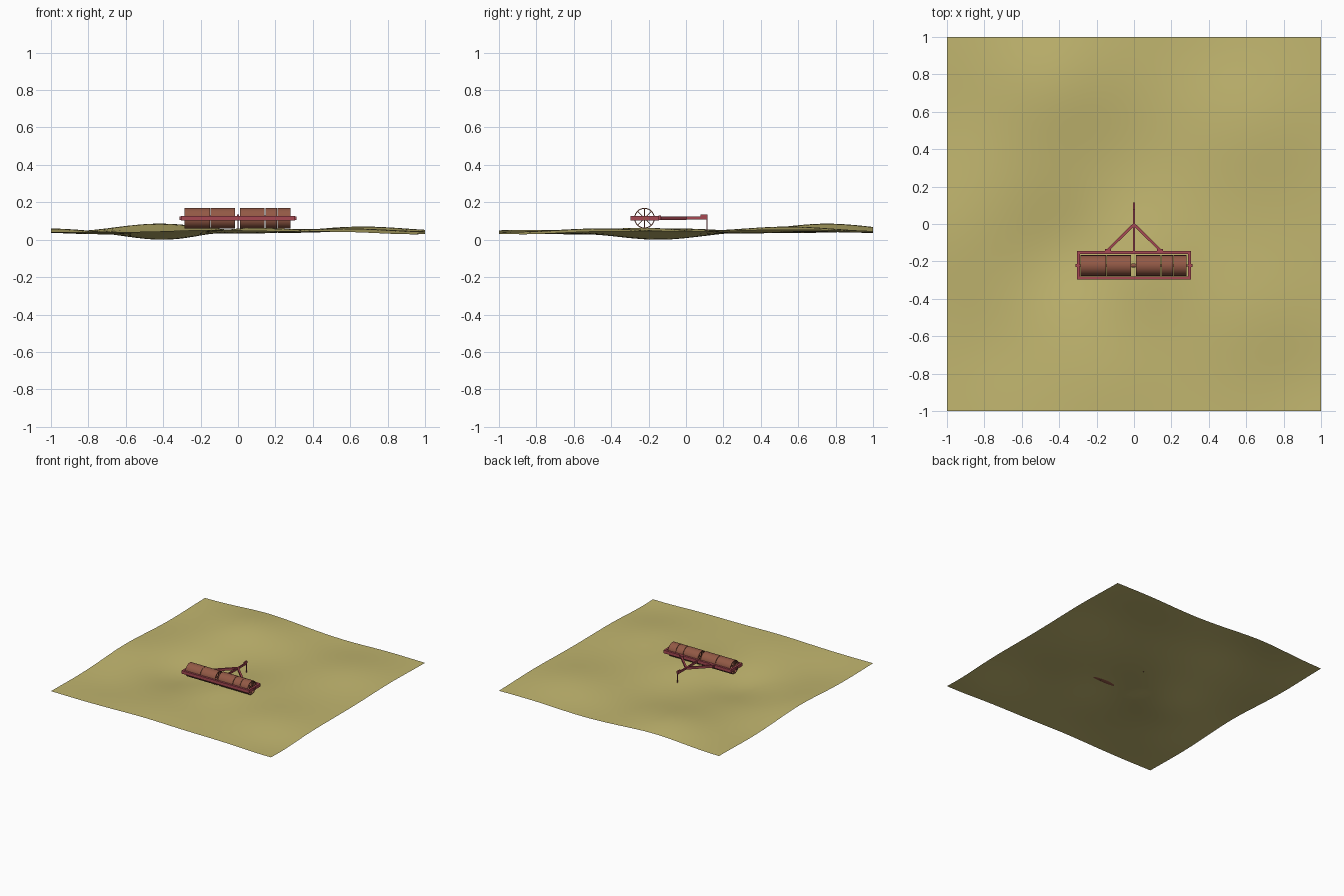
import bpy, bmesh, math
from mathutils import Vector, Matrix

if "Cube" in bpy.data.objects:
    bpy.data.objects.remove(bpy.data.objects["Cube"])


def material(name, rgb):
    m = bpy.data.materials.new(name)
    m.diffuse_color = (*rgb, 1)
    m.use_nodes = True
    m.node_tree.nodes["Principled BSDF"].inputs["Base Color"].default_value = m.diffuse_color
    return m


GRASS = material("dry grass", (0.54, 0.47, 0.16))
RUST = material("rust brown", (0.29, 0.10, 0.06))
RED = material("faded red", (0.38, 0.065, 0.085))


def finish(bm, name, mat, smooth=False):
    me = bpy.data.meshes.new(name)
    bm.to_mesh(me)
    bm.free()
    me.materials.append(mat)
    ob = bpy.data.objects.new(name, me)
    bpy.context.collection.objects.link(ob)
    if smooth:
        bpy.ops.object.select_all(action='DESELECT')
        ob.select_set(True)
        bpy.context.view_layer.objects.active = ob
        bpy.ops.object.shade_smooth_by_angle(angle=math.radians(35))
    return ob


def bar(bm, a, b, w, h):
    """Box beam from a to b, w across and h along the second side axis."""
    a, b = Vector(a), Vector(b)
    d = b - a
    up = Vector((0, 0, 1)) if abs(d.normalized().z) < 0.9 else Vector((0, 1, 0))
    s = d.cross(up).normalized()
    t = s.cross(d).normalized()
    rot = Matrix((s, d.normalized(), t)).transposed().to_4x4()
    mat = Matrix.Translation((a + b) / 2) @ rot @ Matrix.Diagonal((w, d.length, h, 1))
    bmesh.ops.create_cube(bm, size=1, matrix=mat)


def rod(bm, x0, x1, y, z, r, n=16):
    mat = Matrix.Translation(((x0 + x1) / 2, y, z)) @ Matrix.Rotation(math.pi / 2, 4, 'Y')
    bmesh.ops.create_cone(bm, cap_ends=True, segments=n, radius1=r, radius2=r,
                          depth=x1 - x0, matrix=mat)


# rolling field: a sheet shaped by soft hills and hollows (x, y, height, spread)
HILLS = [(-0.42, 0.75, 0.044, 0.24), (-0.38, -0.15, -0.046, 0.22), (0.02, -0.21, 0.027, 0.20),
         (0.66, 0.55, 0.028, 0.24), (0.60, -0.48, 0.018, 0.22), (0.92, -0.85, -0.015, 0.20),
         (0.05, 0.35, -0.012, 0.22), (-1.0, -0.05, 0.018, 0.22), (-0.15, -0.85, 0.010, 0.2),
         (-0.75, -0.65, -0.013, 0.2), (-0.9, 0.6, -0.010, 0.2), (0.3, 0.95, -0.008, 0.2)]


def ground(x, y):
    return 0.047 + sum(h * math.exp(-((x - a) ** 2 + (y - b) ** 2) / (2 * s * s))
                       for a, b, h, s in HILLS)


bm = bmesh.new()
bmesh.ops.create_grid(bm, x_segments=44, y_segments=44, size=1)
for v in bm.verts:
    v.co.z = ground(v.co.x, v.co.y)
low = min(v.co.z for v in bm.verts)
for v in bm.verts:
    v.co.z -= low
finish(bm, "field", GRASS, True)

CY, CZ, R = -0.222, 0.115, 0.055     # roller axis and radius

# hollow drum sections with spoked ends
sections = [(-0.285, -0.151), (-0.148, -0.015), (0.010, 0.143), (0.146, 0.209), (0.212, 0.281)]
for i, (x0, x1) in enumerate(sections):
    bm = bmesh.new()
    n = 40
    rings = []
    for x, r in ((x0, R), (x1, R), (x1, R - 0.005), (x0, R - 0.005)):
        rings.append([bm.verts.new((x, CY + r * math.cos(2 * math.pi * k / n),
                                    CZ + r * math.sin(2 * math.pi * k / n))) for k in range(n)])
    for j in range(4):
        p, q = rings[j], rings[(j + 1) % 4]
        for k in range(n):
            bm.faces.new((p[k], p[(k + 1) % n], q[(k + 1) % n], q[k]))
    bmesh.ops.recalc_face_normals(bm, faces=bm.faces)
    finish(bm, f"drum_{i + 1}", RUST, True)
    bm = bmesh.new()
    for x in (x0 + 0.005, x1 - 0.005):
        for k in range(8):
            a = math.pi / 4 * k
            bar(bm, (x, CY, CZ), (x, CY + (R - 0.003) * math.cos(a), CZ + (R - 0.003) * math.sin(a)),
                0.005, 0.005)
        rod(bm, x - 0.005, x + 0.005, CY, CZ, 0.012)
    finish(bm, f"drum_spokes_{i + 1}", RUST)

# axle
bm = bmesh.new()
rod(bm, -0.314, 0.314, CY, CZ, 0.006)
rod(bm, -0.013, 0.008, CY, CZ, 0.010)
finish(bm, "axle", RUST, True)

# rectangular frame
bm = bmesh.new()
for y in (-0.288, -0.152):
    bar(bm, (-0.306, y, CZ), (0.306, y, CZ), 0.016, 0.025)
for x in (-0.298, 0.298):
    bar(bm, (x, -0.28, CZ), (x, -0.16, CZ), 0.016, 0.025)
finish(bm, "frame", RED)

# axle bearings
for side, s in (("left", -1), ("right", 1)):
    bm = bmesh.new()
    bar(bm, (s * 0.308, CY - 0.009, CZ), (s * 0.308, CY + 0.009, CZ), 0.008, 0.020)
    finish(bm, f"bearing_{side}", RED)

# slanted hitch arms with foot plates
for side, s in (("left", -1), ("right", 1)):
    bm = bmesh.new()
    bar(bm, (s * 0.142, -0.142, CZ), (0, -0.002, CZ), 0.014, 0.018)
    bar(bm, (s * 0.122, -0.141, CZ + 0.002), (s * 0.156, -0.141, CZ + 0.002), 0.012, 0.024)
    finish(bm, f"hitch_arm_{side}", RED)

# drawbar with raised hitch tip
bm = bmesh.new()
bar(bm, (0, -0.146, CZ), (0, 0.112, CZ), 0.009, 0.016)
bar(bm, (0, 0.078, CZ + 0.010), (0, 0.114, CZ + 0.010), 0.010, 0.018)
finish(bm, "drawbar", RED)

# prop stand reaching the ground
bm = bmesh.new()
bar(bm, (0, 0.112, 0.035), (0, 0.112, CZ + 0.015), 0.005, 0.005)
finish(bm, "prop_stand", RED)
